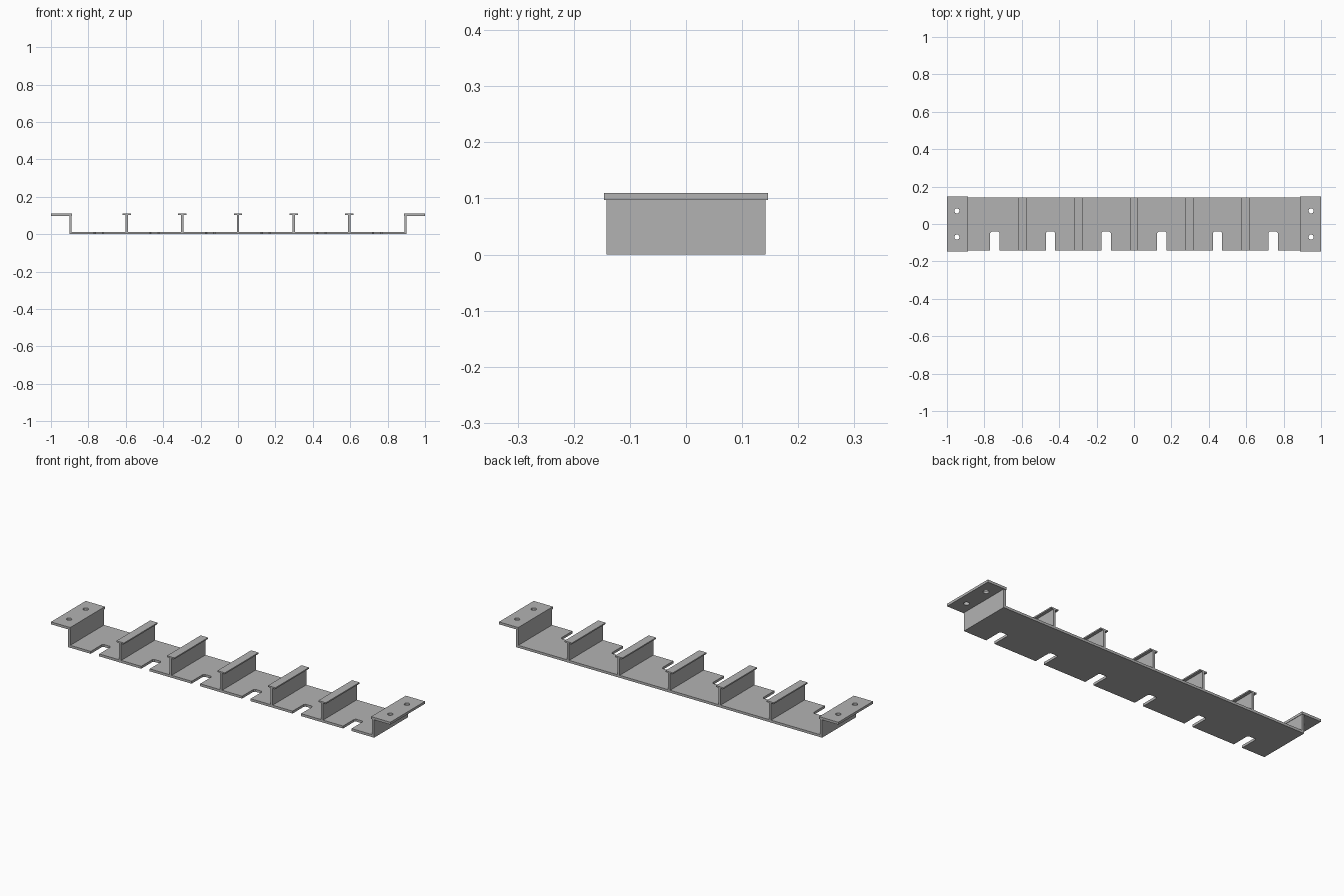
import bpy
import bmesh
import math

if "Cube" in bpy.data.objects:
    bpy.data.objects.remove(bpy.data.objects["Cube"], do_unlink=True)

grey = bpy.data.materials.new("plain grey")
grey.use_nodes = True
grey.diffuse_color = (0.45, 0.45, 0.45, 1)
grey.node_tree.nodes["Principled BSDF"].inputs["Base Color"].default_value = (0.45, 0.45, 0.45, 1)

HALF = 0.142       # half depth of the tray
END = 0.902        # outer face of the end walls
SHEET = 0.013      # sheet thickness
TOP = 0.11         # overall height
PITCH = 0.2975     # spacing of dividers and slots


def prism(name, outline, start, depth, axis="z"):
    """Extrude a closed 2D outline: xy along z, or xz along y."""
    bm = bmesh.new()
    place = (lambda a, b: (a, b, start)) if axis == "z" else (lambda a, b: (a, start, b))
    face = bm.faces.new([bm.verts.new(place(a, b)) for a, b in outline])
    new = bmesh.ops.extrude_face_region(bm, geom=[face])["geom"]
    move = (0, 0, depth) if axis == "z" else (0, depth, 0)
    bmesh.ops.translate(bm, vec=move, verts=[g for g in new if isinstance(g, bmesh.types.BMVert)])
    bmesh.ops.recalc_face_normals(bm, faces=bm.faces)
    mesh = bpy.data.meshes.new(name)
    bm.to_mesh(mesh)
    bm.free()
    mesh.materials.append(grey)
    obj = bpy.data.objects.new(name, mesh)
    bpy.context.collection.objects.link(obj)
    return obj


def box_outline(a0, a1, b0, b1):
    return [(a0, b0), (a1, b0), (a1, b1), (a0, b1)]


# Base plate with six open slots along the front edge
outline = [(-END, HALF), (-END, -HALF)]
slot_half, slot_end, corner = 0.025, -0.041, 0.007
for i in range(6):
    x = (i - 2.5) * PITCH
    outline += [(x - slot_half, -HALF), (x - slot_half, slot_end - corner),
                (x - slot_half + corner, slot_end), (x + slot_half - corner, slot_end),
                (x + slot_half, slot_end - corner), (x + slot_half, -HALF)]
outline += [(END, -HALF), (END, HALF)]
prism("base_plate", outline, 0, SHEET)

# Five upright dividers, each with a thin cap
for i in range(5):
    x = (i - 2) * PITCH
    web, cap, under = 0.006, 0.022, TOP - 0.007
    tee = [(x - web, SHEET), (x + web, SHEET), (x + web, under), (x + cap, under),
           (x + cap, TOP), (x - cap, TOP), (x - cap, under), (x - web, under)]
    prism(f"divider_{i + 1}", tee, -HALF, 2 * HALF, "y")

# End walls and drilled mounting flanges
for side, s in (("left", 1), ("right", -1)):
    prism(f"{side}_end_wall", box_outline(s * (END - SHEET), s * END, SHEET, TOP - SHEET),
          -HALF, 2 * HALF, "y")
    flange = prism(f"{side}_flange", box_outline(s * 0.887, s, -0.146, 0.146), TOP - SHEET, SHEET)
    for y in (-0.07, 0.07):
        ring = [(s * 0.947 + 0.0135 * math.cos(k * math.tau / 24),
                 y + 0.0135 * math.sin(k * math.tau / 24)) for k in range(24)]
        cutter = prism(f"{side}_hole_cutter", ring, 0.08, 0.05)
        cutter.hide_render = True
        cutter.hide_set(True)
        drill = flange.modifiers.new("mounting hole", "BOOLEAN")
        drill.operation = "DIFFERENCE"
        drill.solver = "EXACT"
        drill.object = cutter
